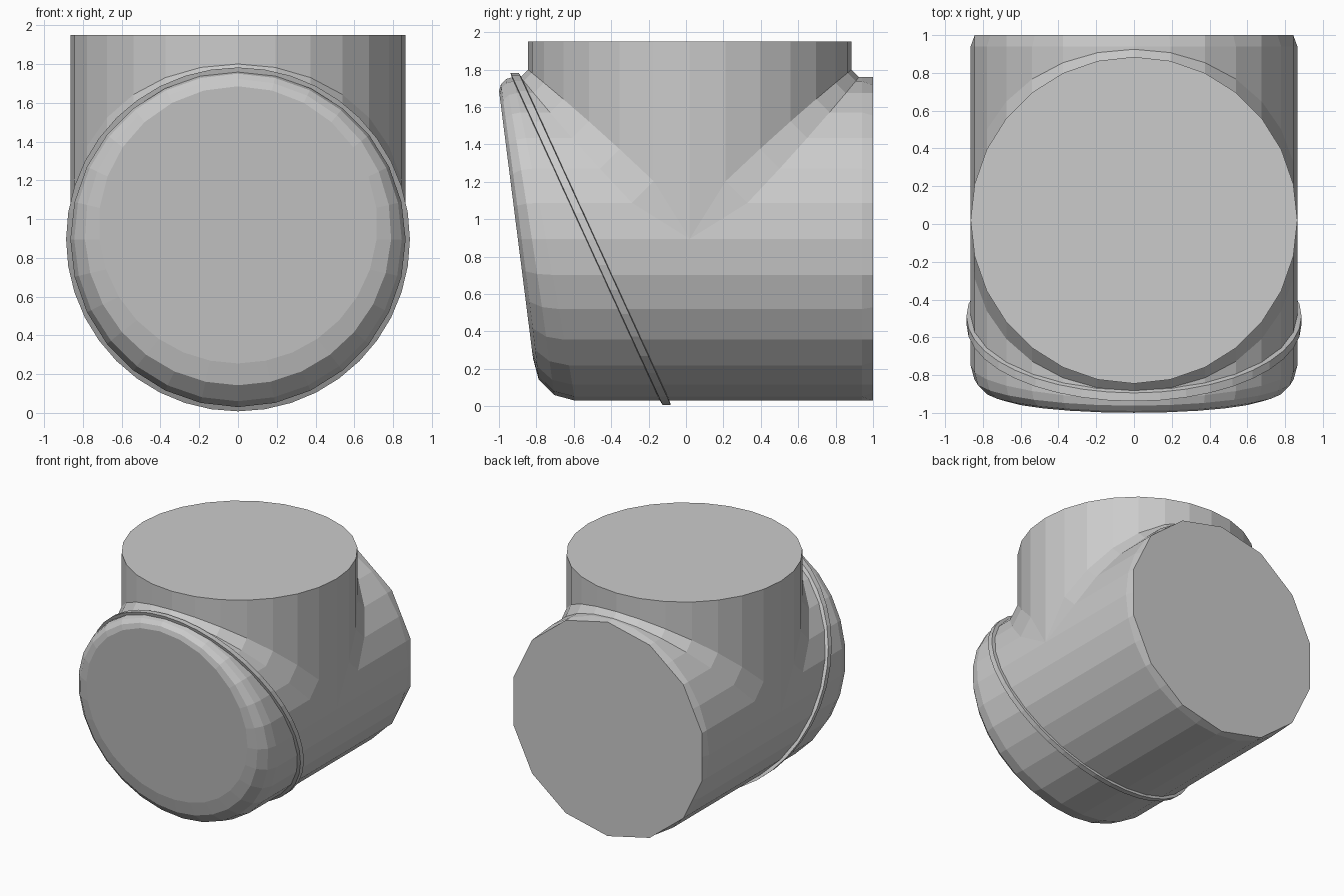
import bpy, bmesh
from math import sin, cos, pi

if "Cube" in bpy.data.objects:
    bpy.data.objects.remove(bpy.data.objects["Cube"])

N = 28                      # sides of the pipe
R, ZC, YC = 0.865, 0.895, 0.02
TOP = 1.95


def finish(bm, name):
    bmesh.ops.remove_doubles(bm, verts=bm.verts, dist=0.0005)
    bmesh.ops.dissolve_degenerate(bm, edges=bm.edges, dist=0.0001)
    bmesh.ops.recalc_face_normals(bm, faces=bm.faces)
    me = bpy.data.meshes.new(name)
    bm.to_mesh(me)
    bm.free()
    ob = bpy.data.objects.new(name, me)
    bpy.context.collection.objects.link(ob)
    return ob


def strip(bm, a, b, closed=True):
    n = len(a)
    for i in range(n if closed else n - 1):
        j = (i + 1) % n
        bm.faces.new((a[i], a[j], b[j], b[i]))


def fillet(p):
    # Chamfer size along the joint, widening toward the sides
    return 0.04 + 0.08 * sin(p) ** 2 if cos(p) > 0.01 else 0.0


# Tee-shaped body: horizontal barrel merging into an upright neck
bm = bmesh.new()
angles = [2 * pi * i / N for i in range(N)]


def ring(func):
    return [bm.verts.new(func(p)) for p in angles]


def barrel(y_of):
    return ring(lambda p: (R * sin(p), y_of(p), ZC + R * cos(p)))


def rounded_front(a):
    # Tilted front face whose rounding grows from top to bottom
    def f(p):
        r = 0.15 - 0.075 * cos(p)
        rad = R - r * (1 - cos(a))
        y_face = -1.0 + (1.69 - (ZC + (R - r) * cos(p))) * 0.127
        return (rad * sin(p), y_face + r * (1 - sin(a)), ZC + rad * cos(p))
    return f


front = [ring(rounded_front(a)) for a in (pi / 2, pi / 3, pi / 6, 0)]
joint_f = barrel(lambda p: YC - R * max(cos(p), 0) - fillet(p))
joint_b = barrel(lambda p: YC + R * max(cos(p), 0) + fillet(p))
near_back = barrel(lambda p: 0.94)
back = barrel(lambda p: 1.0)
# Coarser outline on the back end
for i in range(1, N, 2):
    back[i].co = (back[i - 1].co + back[(i + 1) % N].co) / 2

bm.faces.new(front[0])
bm.faces.new(back)
chain = front + [joint_f]
for a, b in zip(chain, chain[1:]):
    strip(bm, a, b)
strip(bm, joint_b, near_back)
strip(bm, near_back, back)

# Upright neck, front and back halves, with the chamfer to the barrel
half = [i % N for i in range(-N // 4, N // 4 + 1)]
top_loop = []
for s, joint in ((-1, joint_f), (1, joint_b)):
    low, high = [], []
    for i in half:
        p = angles[i]
        c = max(cos(p), 0)
        x, y = R * sin(p), YC + s * R * c
        low.append(bm.verts.new((x, y, ZC + R * c + fillet(p))))
        high.append(bm.verts.new((x, y, TOP)))
    strip(bm, [joint[i] for i in half], low, closed=False)
    strip(bm, low, high, closed=False)
    top_loop += high if s < 0 else high[::-1][1:-1]
    if s < 0:
        ends = (high[0], high[-1])
    else:
        bmesh.ops.weld_verts(bm, targetmap={high[0]: ends[0], high[-1]: ends[1]})
bm.faces.new(top_loop)
finish(bm, "pipe_body")

# Thin slanted band around the barrel
bm = bmesh.new()
M = 40
loops = []
for rad, dy in ((0.85, -0.028), (0.887, -0.022), (0.887, 0.022), (0.85, 0.028)):
    loops.append([bm.verts.new((rad * sin(t), -0.51 - 0.458 * rad * cos(t) + dy,
                                ZC + rad * cos(t)))
                  for t in (2 * pi * i / M for i in range(M))])
for k in range(4):
    strip(bm, loops[k], loops[(k + 1) % 4])
finish(bm, "slanted_band")
